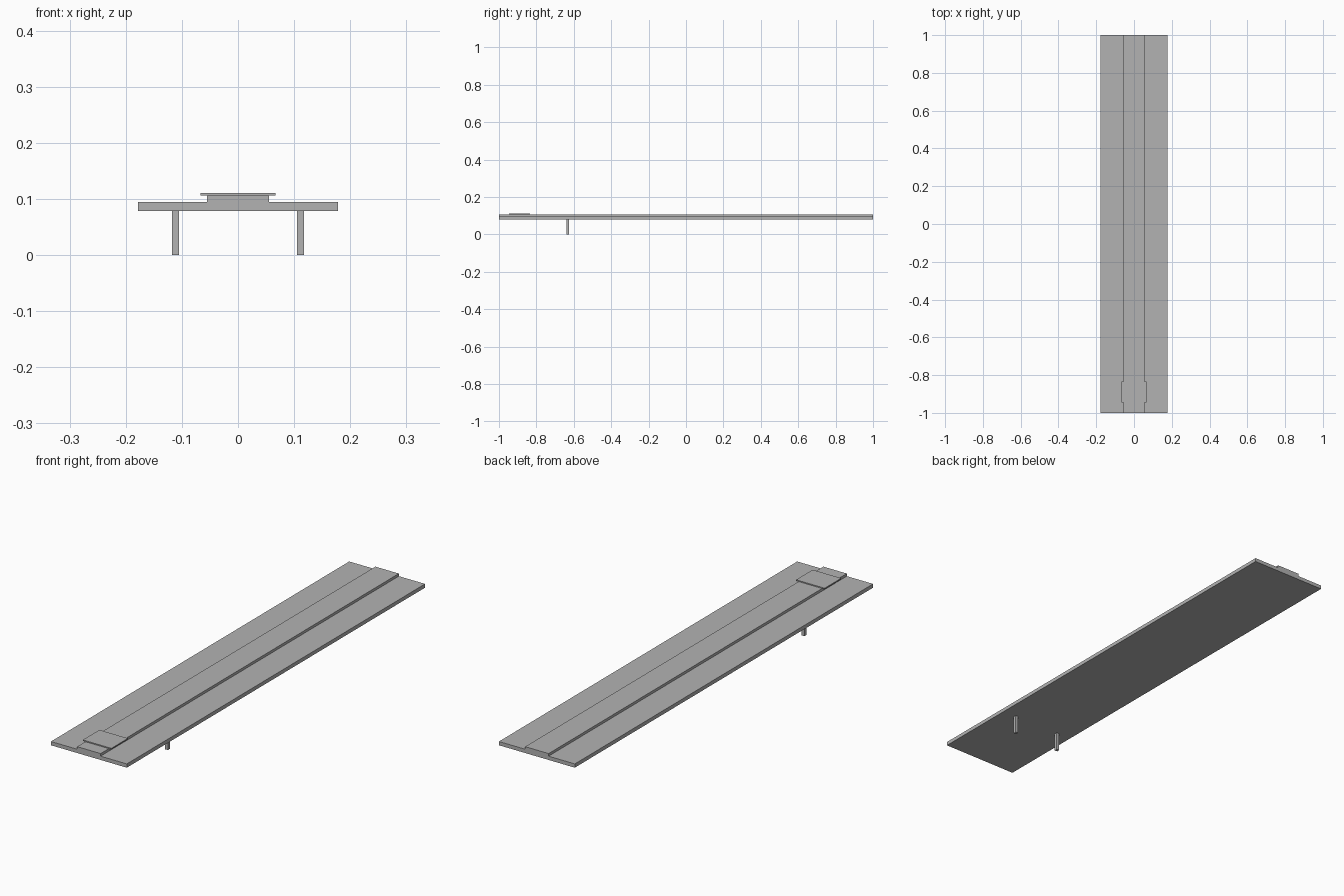
import bpy

if "Cube" in bpy.data.objects:
    bpy.data.objects.remove(bpy.data.objects["Cube"])

grey = bpy.data.materials.new("plain grey")
grey.diffuse_color = (0.45, 0.45, 0.45, 1)
grey.use_nodes = True
grey.node_tree.nodes["Principled BSDF"].inputs["Base Color"].default_value = grey.diffuse_color


def box(name, x, y, z):
    """Axis-aligned box from (min, max) ranges."""
    spans = (x, y, z)
    bpy.ops.mesh.primitive_cube_add(size=1, location=[(a + b) / 2 for a, b in spans])
    ob = bpy.context.object
    ob.name = name
    ob.scale = [b - a for a, b in spans]
    bpy.ops.object.transform_apply(location=False, rotation=False, scale=True)
    ob.data.materials.append(grey)
    return ob


# Long flat board
box("board", (-0.178, 0.178), (-1, 1), (0.079, 0.095))
# Raised strip along the middle
box("centre_strip", (-0.055, 0.055), (-1, 1), (0.095, 0.106))
# Thin plate near the front end
box("top_plate", (-0.067, 0.067), (-0.945, -0.834), (0.106, 0.1105))
# Two short square legs
for side, name in ((-1, "left_leg"), (1, "right_leg")):
    c = side * 0.1115
    box(name, (c - 0.0065, c + 0.0065), (-0.639, -0.626), (0, 0.079))
